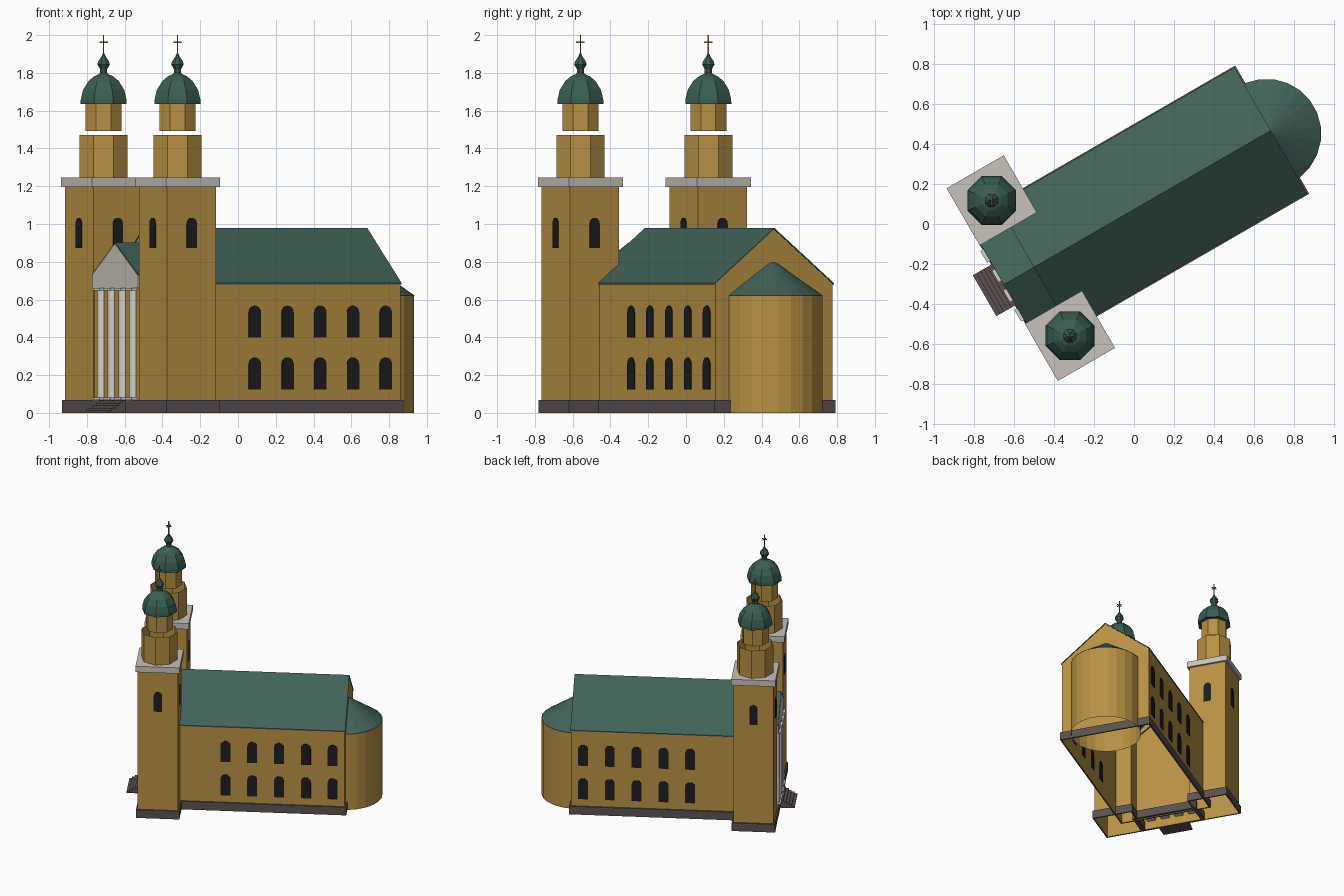
import bpy, bmesh, math
from mathutils import Matrix, Vector

if "Cube" in bpy.data.objects:
    bpy.data.objects.remove(bpy.data.objects["Cube"])

TURN = math.radians(30)
MID = 0.063                      # sideways position of the church axis
PLACE = Matrix.Rotation(TURN, 4, 'Z') @ Matrix.Translation((0, MID, 0))
U, V, Z = Vector((1, 0, 0)), Vector((0, 1, 0)), Vector((0, 0, 1))


def material(name, r, g, b):
    m = bpy.data.materials.new(name)
    m.use_nodes = True
    m.diffuse_color = (r, g, b, 1)
    bsdf = m.node_tree.nodes["Principled BSDF"]
    bsdf.inputs["Base Color"].default_value = (r, g, b, 1)
    bsdf.inputs["Roughness"].default_value = 0.9
    return m


OCHRE = material("ochre_plaster", 0.48, 0.285, 0.058)
GREEN = material("green_roof", 0.054, 0.122, 0.097)
COPPER = material("dome_copper", 0.042, 0.11, 0.084)
STONE = material("pale_stone", 0.58, 0.54, 0.49)
COLUMN = material("light_column_stone", 0.66, 0.63, 0.59)
DARK = material("dark_base_stone", 0.105, 0.083, 0.077)
GLASS = material("black_glass", 0.012, 0.012, 0.013)
GOLD = material("dull_gold", 0.3, 0.2, 0.05)


def finish(name, bm, mat):
    bmesh.ops.recalc_face_normals(bm, faces=bm.faces)
    bm.transform(PLACE)
    mesh = bpy.data.meshes.new(name)
    bm.to_mesh(mesh)
    bm.free()
    mesh.materials.append(mat)
    obj = bpy.data.objects.new(name, mesh)
    bpy.context.collection.objects.link(obj)


def extrude(name, mat, profile, origin, side, normal, depth, hollow=False):
    """Flat outline (side, height) pushed along the normal; hollow leaves the ground side open."""
    bm = bmesh.new()
    face = bm.faces.new([bm.verts.new(origin + side * s + Z * z) for s, z in profile])
    geom = bmesh.ops.extrude_face_region(bm, geom=[face])["geom"]
    bmesh.ops.translate(bm, vec=normal * depth,
                        verts=[g for g in geom if isinstance(g, bmesh.types.BMVert)])
    bmesh.ops.recalc_face_normals(bm, faces=bm.faces)
    if hollow:
        ground = [f for f in bm.faces if all(v.co.z < 0.001 for v in f.verts)]
        bmesh.ops.delete(bm, geom=ground, context='FACES')
    finish(name, bm, mat)


def box(name, mat, u0, u1, v0, v1, z0, z1, hollow=False):
    rect = [(v0, z0), (v1, z0), (v1, z1), (v0, z1)]
    extrude(name, mat, rect, U * u0, V, U, u1 - u0, hollow)


def plinth(name, u0, u1, v0, v1, out=0.012, top=0.067):
    """Frame of dark stone around the foot of a wall."""
    bm = bmesh.new()
    rings = []
    for d, z in ((out, 0), (out, top), (0.001, top), (0.001, 0)):
        corners = ((u0 - d, v0 - d), (u1 + d, v0 - d), (u1 + d, v1 + d), (u0 - d, v1 + d))
        rings.append([bm.verts.new((u, v, z)) for u, v in corners])
    for low, high in zip(rings, rings[1:] + rings[:1]):
        for i in range(4):
            j = (i + 1) % 4
            bm.faces.new((low[i], low[j], high[j], high[i]))
    finish(name, bm, DARK)


def lathe(name, mat, u, v, profile, sides=8, closed=True):
    """Faceted turned shape; radii are measured to the flat sides."""
    bm = bmesh.new()
    rings = []
    for r, z in profile:
        r /= math.cos(math.pi / sides)
        angles = [(i + 0.5) * math.tau / sides - TURN for i in range(sides)]
        rings.append([bm.verts.new((u + r * math.cos(a), v + r * math.sin(a), z)) for a in angles])
    for low, high in zip(rings, rings[1:]):
        for i in range(sides):
            j = (i + 1) % sides
            bm.faces.new((low[i], low[j], high[j], high[i]))
    if closed:
        bm.faces.new(rings[0])
        bm.faces.new(rings[-1])
    finish(name, bm, mat)


def window(name, centre, side, normal, width, z0, z1):
    r = width / 2
    arch = [(r * math.cos(math.pi * i / 8), z1 - r + r * math.sin(math.pi * i / 8)) for i in range(9)]
    extrude(name, GLASS, [(-r, z0), (r, z0)] + arch, centre - normal * 0.002, side, normal, 0.006)


def roof(name, half, eave, ridge, u0, u1, thick=0.008):
    outline = [(-half, eave), (0, ridge), (half, eave),
               (half, eave - thick), (0, ridge - thick), (-half, eave - thick)]
    extrude(name, GREEN, outline, U * u0, V, U, u1 - u0)


def hall(name, half, eave, ridge, u0, u1):
    outline = [(-half, 0), (half, 0), (half, eave), (0, ridge), (-half, eave)]
    extrude(name, OCHRE, outline, U * u0, V, U, u1 - u0, hollow=True)


# Nave with its gabled roof and two rows of arched windows
hall("nave_walls", 0.358, 0.685, 0.974, -0.54, 0.822)
roof("nave_roof", 0.364, 0.688, 0.98, -0.542, 0.826)
plinth("nave_plinth", -0.54, 0.822, -0.358, 0.358)
for s in (-1, 1):
    for i in range(5):
        for row, z in (("lower", 0.124), ("upper", 0.398)):
            window(f"nave_window_{row}", Vector((-0.068 + 0.2 * i, 0.358 * s, 0)),
                   U, V * s, 0.074, z, z + 0.17)

# Rounded apse
lathe("apse_wall", OCHRE, 0.799, -0.003, [(0.271, 0), (0.271, 0.62)], 24, closed=False)
lathe("apse_roof", GREEN, 0.799, -0.003, [(0.272, 0.618), (0.272, 0.622), (0.001, 0.813)], 24)

# Vestibule between the towers
hall("vestibule_walls", 0.242, 0.722, 0.888, -0.7, -0.53)
roof("vestibule_roof", 0.243, 0.735, 0.902, -0.715, -0.53)
plinth("vestibule_plinth", -0.7, -0.53, -0.242, 0.242, 0.02)

# Portico: pediment and four columns with square bases and caps
pediment = [(-0.242, 0.662), (0.242, 0.662), (0.242, 0.727), (0, 0.894), (-0.242, 0.727)]
extrude("portico_pediment", STONE, pediment, U * -0.716, V, U, 0.03)
for v in (-0.17, -0.057, 0.057, 0.17):
    lathe("portico_column", COLUMN, -0.697, v, [(0.026, 0.067), (0.026, 0.65)], 16)
    for part, z in (("base", 0.067), ("cap", 0.648)):
        box(f"portico_column_{part}", COLUMN, -0.733, -0.663, v - 0.034, v + 0.034, z, z + 0.014)

# Entrance steps
for i in range(5):
    box("entrance_step", DARK, -0.826 + 0.021 * i, -0.72, -0.118, 0.118, 0, 0.013 * (i + 1))

# Twin towers
DOME = [(0.122, 1.635), (0.121, 1.66), (0.109, 1.71), (0.08, 1.757), (0.05, 1.782),
        (0.024, 1.794), (0.019, 1.8), (0.019, 1.82), (0.033, 1.845),
        (0.028, 1.862), (0.012, 1.885), (0.003, 1.905)]
for s, label in ((-1, "right"), (1, "left")):
    u, v = -0.557, 0.391 * s + 0.004

    def block(part, mat, half, z0, z1, hollow=False):
        box(f"{label}_tower_{part}", mat, u - half, u + half, v - half, v + half, z0, z1, hollow)

    block("shaft", OCHRE, 0.15, 0, 1.2, hollow=True)
    block("cornice", STONE, 0.165, 1.197, 1.245)
    plinth(f"{label}_tower_plinth", u - 0.15, u + 0.15, v - 0.15, v + 0.15)
    for side, normal in ((U, V), (U, -V), (V, U), (V, -U)):
        window(f"{label}_tower_window", Vector((u, v, 0)) + normal * 0.15,
               side, normal, 0.06, 0.873, 1.033)
    lathe(f"{label}_lower_drum", OCHRE, u, v, [(0.127, 1.24), (0.127, 1.471)], closed=False)
    lathe(f"{label}_upper_drum", OCHRE, u, v, [(0.095, 1.492), (0.095, 1.64)], closed=False)
    lathe(f"{label}_dome", COPPER, u, v, DOME)
    lathe(f"{label}_cross_post", GOLD, u, v, [(0.003, 1.89), (0.003, 2.0)], 4)
    for a in (0, math.pi / 2):
        arm = Vector((math.cos(a - TURN), math.sin(a - TURN), 0))
        across = Z.cross(arm)
        bar = [(-0.003, 1.959), (0.003, 1.959), (0.003, 1.965), (-0.003, 1.965)]
        extrude(f"{label}_cross_arm", GOLD, bar, Vector((u, v, 0)) - arm * 0.022, across, arm, 0.044)
